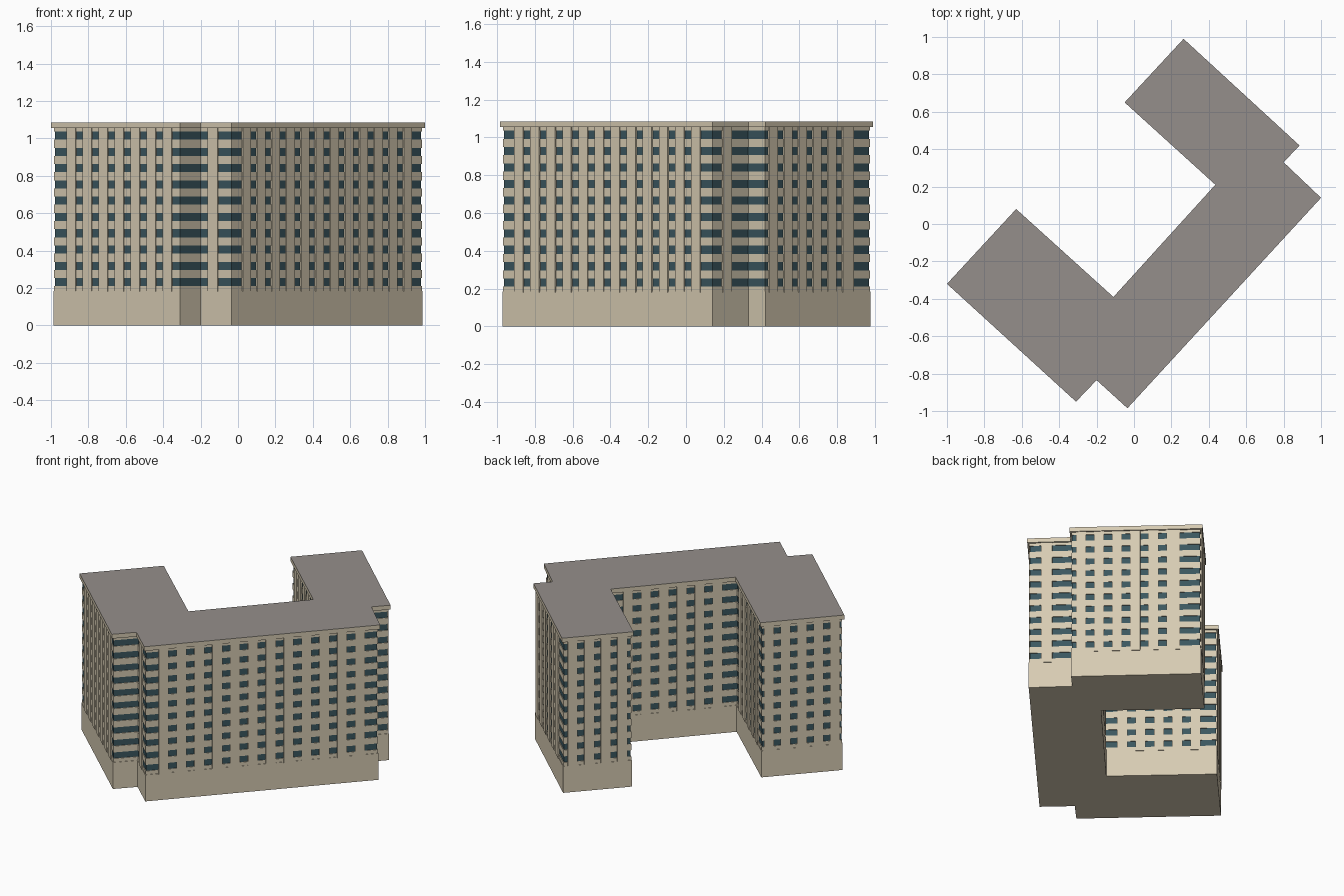
import bpy, bmesh
from mathutils import Vector

if "Cube" in bpy.data.objects:
    bpy.data.objects.remove(bpy.data.objects["Cube"])

# Roof outline, counter-clockwise
OUTLINE = [Vector(p) for p in [
    (-1, -.32), (-.31, -.95), (-.20, -.835), (-.035, -.985), (1, .14), (.80, .33),
    (.885, .42), (.265, .99), (-.05, .65), (.435, .21), (-.11, -.39), (-.63, .08)]]
N = len(OUTLINE)
BASE_TOP, WALL_TOP, ROOF_TOP = .185, 1.055, 1.085
FLOORS, PITCH, SILL, WIN_H = 10, .087, .21, .043


def material(name, rgb):
    m = bpy.data.materials.new(name)
    m.diffuse_color = (*rgb, 1)
    m.use_nodes = True
    m.node_tree.nodes["Principled BSDF"].inputs["Base Color"].default_value = m.diffuse_color
    return m


CREAM = material("cream_concrete", (.68, .60, .45))
GLASS = material("dark_teal_glass", (.043, .095, .115))
ROOF = material("grey_roofing", (.30, .275, .26))


def edge(i):
    """Start point, direction, outward normal and length of wall i."""
    a, b = OUTLINE[i % N], OUTLINE[(i + 1) % N]
    d = (b - a).normalized()
    return a, d, Vector((d.y, -d.x)), (b - a).length


def inset(dist):
    """Outline moved inward by dist."""
    pts = []
    for i in range(N):
        _, d0, n0, _ = edge(i - 1)
        a, d1, n1, _ = edge(i)
        pts.append(a - (n0 + n1) * dist / (1 + n0.dot(n1)))
    return pts


def add_prism(bm, pts, z0, z1):
    lo = [bm.verts.new((p.x, p.y, z0)) for p in pts]
    hi = [bm.verts.new((p.x, p.y, z1)) for p in pts]
    bm.faces.new(lo[::-1])
    bm.faces.new(hi)
    n = len(pts)
    for i in range(n):
        j = (i + 1) % n
        bm.faces.new((lo[i], lo[j], hi[j], hi[i]))


def finish(name, bm, *mats):
    me = bpy.data.meshes.new(name)
    bm.to_mesh(me)
    bm.free()
    for m in mats:
        me.materials.append(m)
    ob = bpy.data.objects.new(name, me)
    bpy.context.collection.objects.link(ob)
    return ob


# Plinth
bm = bmesh.new()
add_prism(bm, inset(.009), 0, BASE_TOP)
finish("plinth", bm, CREAM)

# Glazed core behind the bands
bm = bmesh.new()
add_prism(bm, inset(.016), BASE_TOP, WALL_TOP)
finish("window_glass", bm, GLASS)

# Horizontal wall bands between window rows
bm = bmesh.new()
z0 = BASE_TOP
for f in range(FLOORS + 1):
    z1 = SILL + f * PITCH if f < FLOORS else WALL_TOP
    add_prism(bm, inset(.012), z0, z1)
    z0 = z1 + WIN_H
finish("wall_bands", bm, CREAM)

# Vertical piers: wall -> (start or None for centred, count, spacing, last pier width)
W = .064
PIERS = {0: (.107, 7, .116, W), 2: (.046, 1, 0, .07), 3: (None, 12, .1157, W),
         4: (.088, 1, 0, .07), 6: (.04, 6, .1145, .086), 7: (None, 4, .107, W),
         8: (.08, 5, .116, W), 9: (None, 6, .116, W), 10: (.06, 5, .116, W),
         11: (None, 5, .107, W)}
bm = bmesh.new()
for i, (start, count, step, last) in PIERS.items():
    a, d, n, length = edge(i)
    if start is None:
        start = (length - (count - 1) * step - W) / 2
    for k in range(count):
        s = start + k * step
        e = s + (last if k == count - 1 else W)
        add_prism(bm, [a + d * s - n * .006, a + d * e - n * .006,
                       a + d * e - n * .018, a + d * s - n * .018][::-1],
                  BASE_TOP - .005, WALL_TOP)
bmesh.ops.recalc_face_normals(bm, faces=bm.faces)
finish("piers", bm, CREAM)

# Overhanging roof slab with a grey top
bm = bmesh.new()
add_prism(bm, OUTLINE, WALL_TOP, ROOF_TOP)
bm.normal_update()
for f in bm.faces:
    f.material_index = int(f.normal.z > .5)
finish("roof_slab", bm, CREAM, ROOF)
